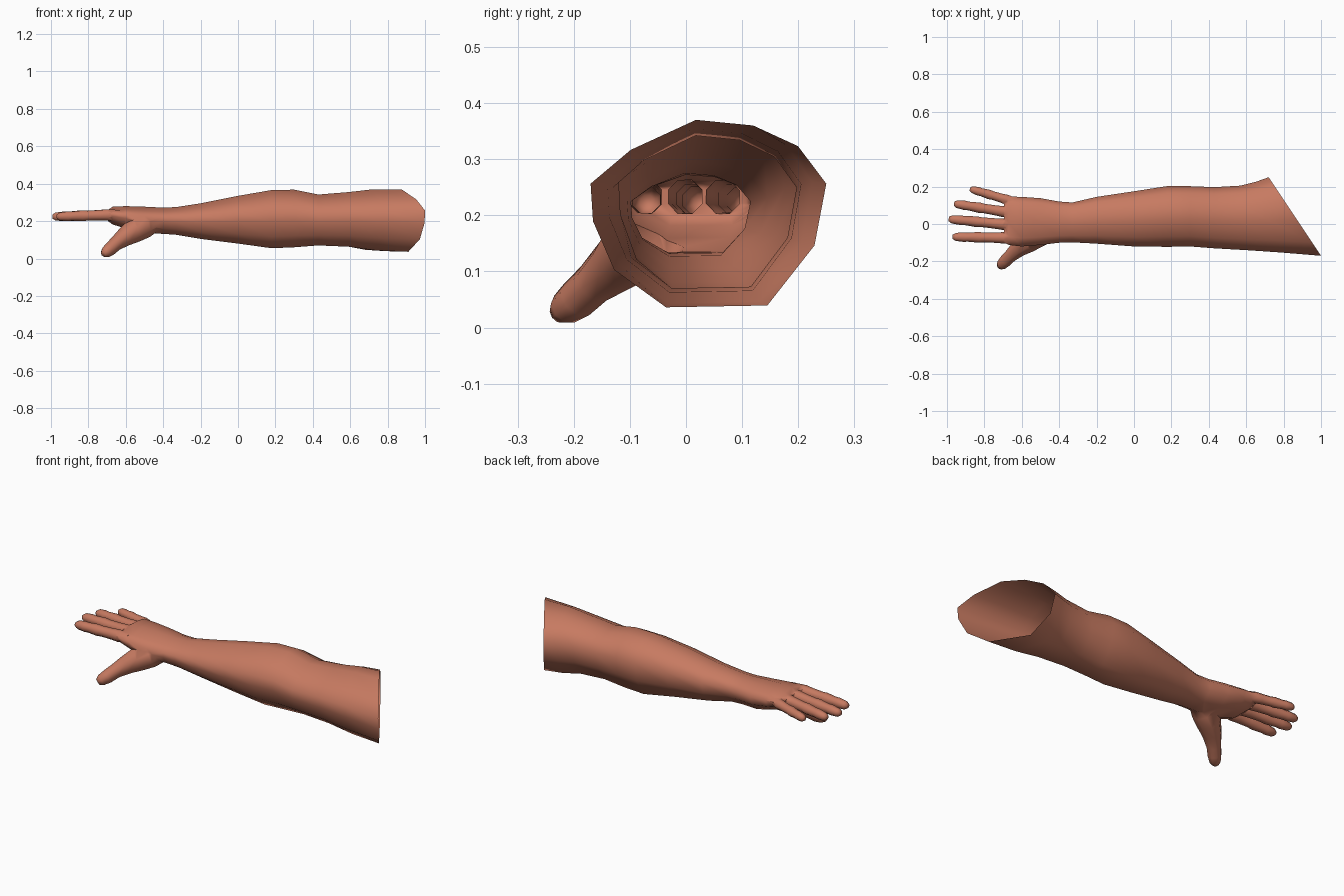
import bpy, bmesh, math
from mathutils import Vector

old = bpy.data.objects.get("Cube")
if old:
    bpy.data.objects.remove(old, do_unlink=True)

skin = bpy.data.materials.new("terracotta skin")
skin.use_nodes = True
colour = (0.57, 0.195, 0.12, 1)
skin.diffuse_color = colour
bsdf = next(n for n in skin.node_tree.nodes if n.type == 'BSDF_PRINCIPLED')
bsdf.inputs["Base Color"].default_value = colour
bsdf.inputs["Roughness"].default_value = 0.8


def loft(name, rings):
    """Closed skin through a list of rings with equal point counts."""
    bm = bmesh.new()
    loops = [[bm.verts.new(p) for p in ring] for ring in rings]
    n = len(loops[0])
    for a, b in zip(loops, loops[1:]):
        for i in range(n):
            j = (i + 1) % n
            bm.faces.new((a[i], a[j], b[j], b[i]))
    bm.faces.new(loops[0])
    bm.faces.new(loops[-1])
    bmesh.ops.recalc_face_normals(bm, faces=bm.faces)
    mesh = bpy.data.meshes.new(name)
    bm.to_mesh(mesh)
    bm.free()
    mesh.materials.append(skin)
    obj = bpy.data.objects.new(name, mesh)
    bpy.context.collection.objects.link(obj)
    return obj


def digit(name, path, sides=8):
    """Tapered finger along a path of (point, radius), with a rounded tip."""
    pts = [Vector(p) for p, r in path]
    radii = [r for p, r in path]
    tip_dir = (pts[-1] - pts[-2]).normalized()
    pts.append(pts[-1] + tip_dir * radii[-1] * 0.7)
    radii.append(radii[-1] * 0.55)
    rings = []
    for k, (p, r) in enumerate(zip(pts, radii)):
        d = (pts[min(k + 1, len(pts) - 1)] - pts[max(k - 1, 0)]).normalized()
        side = d.cross(Vector((0, 0, 1))).normalized()
        up = side.cross(d)
        rings.append([p + r * (side * math.cos(t) + up * math.sin(t))
                      for t in (math.tau * (i + 0.5) / sides for i in range(sides))])
    return loft(name, rings)


# Cross-section of the sleeve of skin, in a unit box of y and z
section = [(0, .66), (.17, .84), (.45, 1), (.69, .97), (.88, .86), (1, .66),
           (.95, .33), (.75, .01), (.32, 0), (.1, .2), (.01, .46)]

# Arm and palm: x at the back edge, slant, y range, z range
stations = [
    (.72, .667, -.17, .25, .036, .37), (.65, .35, -.152, .225, .043, .37),
    (.57, .1, -.14, .205, .063, .355), (.43, 0, -.13, .197, .07, .342),
    (.3, 0, -.12, .202, .06, .368), (.18, 0, -.122, .203, .055, .366),
    (0, 0, -.12, .175, .08, .335), (-.2, 0, -.105, .145, .105, .295),
    (-.33, 0, -.098, .115, .127, .275), (-.4, 0, -.1, .12, .132, .272),
    (-.5, 0, -.112, .138, .135, .277), (-.6, 0, -.12, .145, .16, .28),
    (-.67, 0, -.112, .147, .182, .277), (-.695, 0, -.098, .135, .2, .26)]
rings = [[(x + slant * (y1 - (y0 + u * (y1 - y0))), y0 + u * (y1 - y0), z0 + v * (z1 - z0))
          for u, v in section] for x, slant, y0, y1, z0, z1 in stations]
arm = loft("arm", rings)

# Four fingers: base and tip in the plan, and size
fingers = {"index_finger": (-.075, -.963, -.069, 1), "middle_finger": (-.008, -.985, .026, 1),
           "ring_finger": (.055, -.956, .108, .97), "little_finger": (.115, -.87, .186, .88)}
parts = []
for name, (base_y, tip_x, tip_y, size) in fingers.items():
    base, tip = Vector((-.63, base_y, .235)), Vector((tip_x, tip_y, .224))
    steps = [(0, .026), (.2, .033), (.32, .03), (.52, .028), (.6, .031), (.78, .026), (.84, .028), (.97, .023)]
    parts.append(digit(name, [(base.lerp(tip, t), r * size) for t, r in steps]))

# Thumb, with the fleshy pad at its root
parts.append(digit("thumb", [
    ((-.42, -.025, .2), .04), ((-.5, -.055, .175), .068), ((-.56, -.09, .145), .064),
    ((-.61, -.125, .112), .05), ((-.655, -.165, .078), .038), ((-.685, -.195, .05), .036),
    ((-.707, -.217, .033), .03)], 8))

# Weld the digits to the palm
for part in parts:
    mod = arm.modifiers.new("weld", 'BOOLEAN')
    mod.operation = 'UNION'
    mod.solver = 'EXACT'
    mod.object = part
bpy.context.view_layer.update()
welded = bpy.data.meshes.new_from_object(arm.evaluated_get(bpy.context.evaluated_depsgraph_get()))
arm.modifiers.clear()
arm.data = welded
for part in parts:
    bpy.data.objects.remove(part, do_unlink=True)

# Open the cut end at the shoulder and soften the weld at the knuckles
bm = bmesh.new()
bm.from_mesh(welded)
cap = max(bm.faces, key=lambda f: f.calc_area() if f.normal.x > .5 else 0)
bmesh.ops.delete(bm, geom=[cap], context='FACES_ONLY')
bmesh.ops.remove_doubles(bm, verts=bm.verts, dist=.002)
bmesh.ops.triangulate(bm, faces=[f for f in bm.faces if len(f.verts) > 4])
bm.to_mesh(welded)
bm.free()

bpy.ops.object.select_all(action='DESELECT')
arm.select_set(True)
bpy.context.view_layer.objects.active = arm
bpy.ops.object.shade_smooth_by_angle(angle=math.radians(75))
